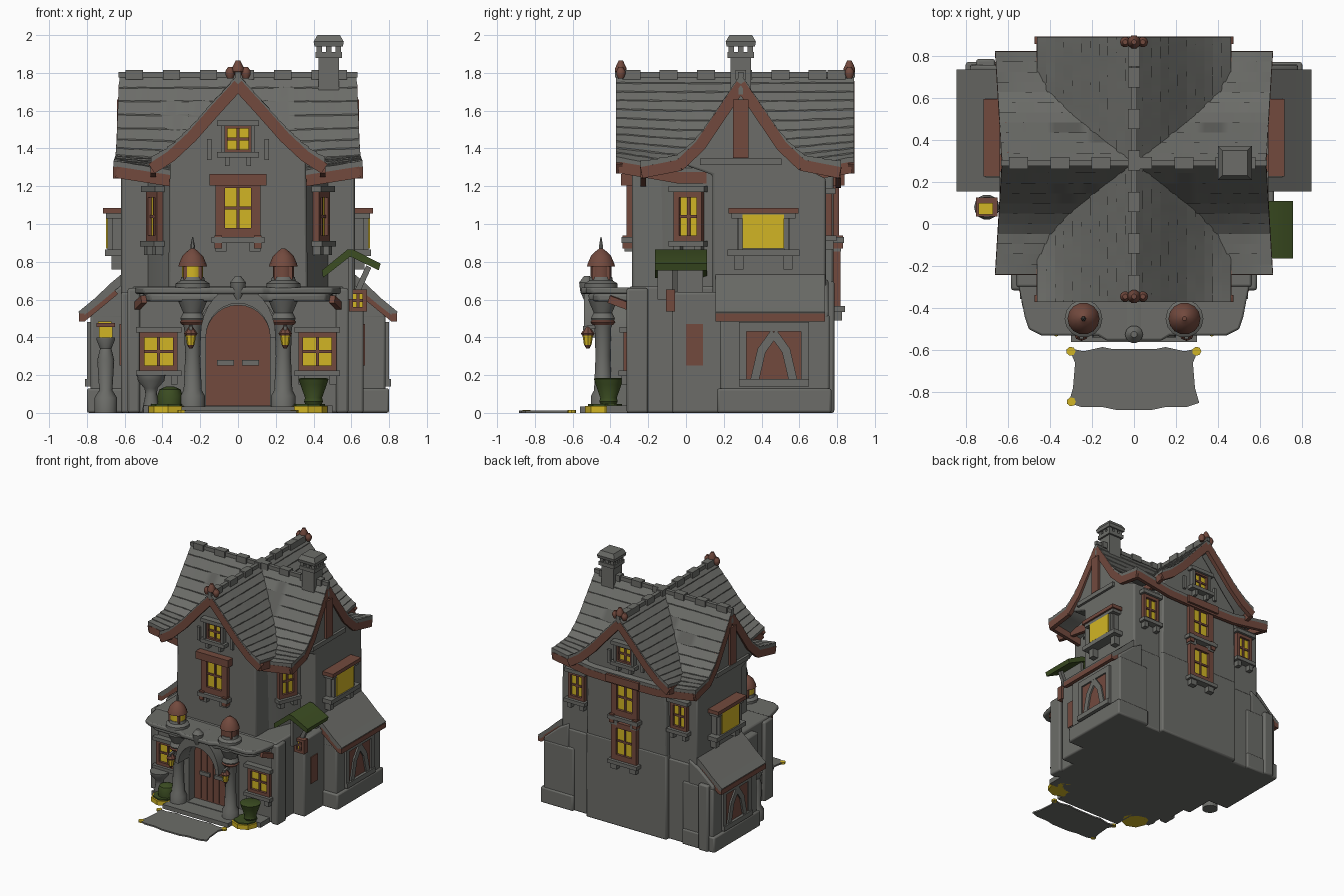
import bpy, bmesh, math, random
from mathutils import Matrix, Vector

if "Cube" in bpy.data.objects:
    bpy.data.objects.remove(bpy.data.objects["Cube"])
random.seed(4)

COLS = {"grey_stone": (.15, .152, .14), "brown_wood": (.17, .068, .048),
        "yellow_glow": (.64, .46, .018), "moss_green": (.045, .075, .016)}
MATS = []
for n, c in COLS.items():
    m = bpy.data.materials.new(n)
    m.diffuse_color = (*c, 1)
    m.use_nodes = True
    m.node_tree.nodes["Principled BSDF"].inputs["Base Color"].default_value = m.diffuse_color
    MATS.append(m)
GREY, BROWN, YELLOW, GREEN = range(4)
I = Matrix.Identity(4)


class Part:
    """Collects solids into one named object."""
    def __init__(self, name):
        self.name, self.bm = name, bmesh.new()

    def loft(self, rings, mat):
        vs = [[self.bm.verts.new(p) for p in r] for r in rings]
        n = len(vs[0])
        fs = [self.bm.faces.new(vs[0]), self.bm.faces.new(vs[-1])]
        for a, b in zip(vs, vs[1:]):
            fs += [self.bm.faces.new((a[i], a[(i + 1) % n], b[(i + 1) % n], b[i])) for i in range(n)]
        for f in fs:
            f.material_index = mat

    def cube(self, M, mat):
        for v in bmesh.ops.create_cube(self.bm, size=1, matrix=M)["verts"]:
            for f in v.link_faces:
                f.material_index = mat

    def box(self, x0, x1, y0, y1, z0, z1, mat=GREY, M=I):
        self.cube(M @ Matrix.Translation(((x0 + x1) / 2, (y0 + y1) / 2, (z0 + z1) / 2))
                  @ Matrix.Diagonal((abs(x1 - x0), abs(y1 - y0), abs(z1 - z0), 1)), mat)

    def beam(self, a, b, w, h, mat=BROWN):
        a, b = Vector(a), Vector(b)
        d = b - a
        self.cube(Matrix.Translation((a + b) / 2) @ d.to_track_quat('Y', 'Z').to_matrix().to_4x4()
                  @ Matrix.Diagonal((w, d.length + .01, h, 1)), mat)

    def lathe(self, x, y, prof, mat=GREY, n=14):
        self.loft([[(x + r * math.cos(t * math.tau / n), y + r * math.sin(t * math.tau / n), z)
                    for t in range(n)] for r, z in prof], mat)

    def prism(self, poly, axis, a0, a1, mat=GREY):
        f = {'x': lambda a, p, q: (a, p, q), 'y': lambda a, p, q: (p, a, q), 'z': lambda a, p, q: (p, q, a)}[axis]
        self.loft([[f(a, p, q) for p, q in poly] for a in (a0, a1)], mat)

    def done(self, bevel=0):
        bmesh.ops.recalc_face_normals(self.bm, faces=self.bm.faces[:])
        me = bpy.data.meshes.new(self.name)
        self.bm.to_mesh(me)
        self.bm.free()
        for m in MATS:
            me.materials.append(m)
        o = bpy.data.objects.new(self.name, me)
        bpy.context.collection.objects.link(o)
        bpy.ops.object.select_all(action='DESELECT')
        o.select_set(True)
        bpy.context.view_layer.objects.active = o
        bpy.ops.object.shade_smooth_by_angle(angle=math.radians(35))
        if bevel:
            b = o.modifiers.new("bevel", 'BEVEL')
            b.width, b.segments = bevel, 2


def window(name, loc, ang, w, h, nx=2, nz=2, f=.03, hood=True, sill=True, rim=0):
    p = Part(name)
    M = Matrix.Translation(loc) @ Matrix.Rotation(math.radians(ang), 4, 'Z')
    W, H = w / 2, h / 2
    p.box(-W, W, -.009, 0, -H, H, YELLOW, M)
    for s in (-1, 1):
        p.box(s * W, s * (W + f), -.03, .02, -H - f, H + f, BROWN, M)
        p.box(-W, W, -.03, .02, s * H, s * (H + f), BROWN, M)
        if rim:
            p.box(s * (W + f), s * (W + f + rim), -.04, .02, -H - f, H + f, GREY, M)
    for i in range(1, nx):
        p.box(-W + w * i / nx - .008, -W + w * i / nx + .008, -.018, .01, -H, H, BROWN, M)
    for i in range(1, nz):
        p.box(-W, W, -.018, .01, -H + h * i / nz - .008, -H + h * i / nz + .008, BROWN, M)
    E = W + f + .02 + rim
    if hood:
        p.box(-E, E, -.05, .02, H + f, H + f + .03, GREY, M)
    if sill:
        p.box(-E, E, -.055, .02, -H - f - .03, -H - f, GREY, M)
        for s in (-1, 1):
            p.box(s * (W - .01), s * (W + f), -.04, .02, -H - f - .075, -H - f - .03, GREY, M)
    p.done()


YC = .29
FRONT = [(0, 1.79), (.12, 1.655), (.25, 1.495), (.36, 1.375), (.46, 1.29)]
SIDE = [(0, 1.79), (.11, 1.625), (.22, 1.455), (.33, 1.34), (.53, 1.27)]


def height(prof, d):
    for (a, za), (b, zb) in zip(prof, prof[1:]):
        if d <= b + 1e-6:
            return za + (zb - za) * (d - a) / (b - a)


def roof(name, prof, axis, lo, hi, flare):
    """Shingled curved gable roof with brown bargeboards and eave boards."""
    dm, mid, half = prof[-1][0], (lo + hi) / 2, (hi - lo) / 2

    def pt(l, d, off=0):
        k = abs(d) / dm
        rise = .06 * k * k * max(0, (abs(l - mid) - .3) / (half - .3))
        l2 = mid + (l - mid) * (1 - flare * (1 - k))
        z = height(prof, abs(d)) + rise + off
        return (l2, YC + d, z) if axis == 'x' else (d, l2, z)
    N, L, rings = 11, 34, []
    for j in range(L + 1):
        l = lo + (hi - lo) * j / L
        half_row = []
        for i in range(N):
            half_row += [(i / N * dm, 0), ((i + 1) / N * dm, .006)]
        row = [(-d, o) for d, o in reversed(half_row)] + half_row[1:]
        rings.append([pt(l, d, o + random.uniform(-.002, .002)) for d, o in row]
                     + [pt(l, d, -.032) for d, o in reversed(row[::2])])
    p = Part(name)
    p.loft(rings, GREY)
    p.done()
    b = Part(name + "_boards")
    for s in (-1, 1):
        for e in (lo + .016, hi - .016):
            q = [pt(e, s * d * .985, -.056) for d, _ in prof]
            for u, v in zip(q, q[1:]):
                b.beam(u, v, .035, .06)
        q = [pt(lo + .02 + (hi - lo - .04) * j / 8, s * dm * .975, -.055) for j in range(9)]
        for u, v in zip(q, q[1:]):
            b.beam(u, v, .03, .06)
    # ridge tiles
    for j in range(12):
        l = lo + half * .06 + (hi - lo) * .94 * j / 12
        if j % 2 == 0 or j == 11:
            b.beam(pt(l, 0, 0), pt(l + .085, 0, 0), .055, .05, GREY)
    b.beam(pt(lo, 0, 0), pt(hi, 0, 0), .03, .03, GREY)
    b.done()


roof("side_roof", SIDE, 'x', -.66, .66, .05)
roof("front_roof", FRONT, 'y', -.37, .89, 0)

# walls
w = Part("upper_walls")
top = [(d, z - .04) for d, z in FRONT[:4]]
w.prism([(-.37, .6)] + [(-d, z) for d, z in top[::-1]] + top[1:] + [(.37, .6)], 'y', -.285, .78)
w.prism([(.14, .6), (.14, 1.26), (0, 1.31), (.08, 1.41), (.29, 1.74), (.5, 1.41), (.62, 1.3), (.74, 1.24), (.74, .6)],
        'x', -.62, .62)
for s in (-1, 1):
    w.prism([(s * .3, -.2), (s * .37, -.12), (s * .48, .15), (s * .3, .3)], 'z', .6, 1.3)
w.done(.012)
g = Part("ground_walls")
g.box(-.56, .56, -.3, .75, 0, .67)
g.box(-.37, .37, .7, .785, 0, .7)
g.box(-.62, -.5, -.07, .2, 0, .64)
g.box(.5, .665, -.075, .2, 0, .64)
g.box(-.75, -.66, .7, .785, 0, .55)
for s in (-1, 1):
    g.box(s * .52, s * .585, -.315, -.2, 0, .66)
    g.box(s * .5, s * .78, .18, .76, 0, .52)
    g.box(s * .5, s * .8, .165, .77, 0, .13)
    g.prism([(s * .55, .5), (s * .55, .71), (s * .64, .66), (s * .78, .54), (s * .78, .5)], 'y', .18, .755)
g.done(.012)

# projecting side windows: yellow pane, grey surround, brown hood
b = Part("side_bay_windows")
for s in (-1, 1):
    b.box(s * .6, s * .665, .27, .55, .85, 1.07)
    b.box(s * .66, s * .7, .3, .52, .87, 1.05, YELLOW)
    for y in (.29, .53):
        b.box(s * .66, s * .69, y - .012, y + .012, .85, 1.06)
    b.box(s * .6, s * .715, .225, .595, 1.055, 1.085, BROWN)
    b.box(s * .6, s * .7, .24, .58, 1.03, 1.056)
    b.box(s * .6, s * .705, .22, .6, .83, .865)
    for y in (.28, .54):
        b.box(s * .6, s * .67, y - .025, y + .025, .76, .83)
b.done()

# lean-to roofs with side openings
l = Part("lean_to_roofs")
for s in (-1, 1):
    l.prism([(s * x, z) for x, z in ((.58, .765), (.67, .69), (.76, .605), (.845, .535), (.83, .505), (.74, .575), (.65, .65), (.58, .7))],
            'y', .155, .735)
    l.beam((s * .828, .16, .505), (s * .828, .73, .505), .03, .04)
    for y in (.17, .72):
        l.beam((s * .65, y, .64), (s * .82, y, .5), .03, .035)
    x = s * .79
    l.box(s * .77, s * .787, .31, .62, .17, .44, BROWN)
    for y in (.3, .63):
        l.box(s * .77, s * .8, y - .02, y + .02, .15, .48)
    l.box(s * .77, s * .8, .28, .65, .43, .48)
    l.box(s * .77, s * .81, .28, .65, .14, .18)
    for y in (-.1, .1):
        l.beam((x, .465 + y, .18), (x, .465 + y * .65, .33), .02, .045, GREY)
        l.beam((x, .465 + y * .65, .33), (x, .465, .42), .02, .045, GREY)
l.box(.66, .672, .0, .09, .25, .47, BROWN)
l.box(-.628, -.61, .0, .09, .25, .47, BROWN)
l.done()

# timber posts in gables, lintels and finials
t = Part("gable_timbers")
for s in (-1, 1):
    t.box(s * .6, s * .64, .25, .33, 1.35, 1.66, BROWN)
    t.beam((s * .625, .08, 1.33), (s * .625, .5, 1.33), .03, .035, GREY)
for y, d in ((-.285, -1), (.78, 1)):
    t.box(-.15, .15, y, y + d * .06, 1.205, 1.265, BROWN)
    for s in (-1, 1):
        t.box(s * .14, s * .165, y, y + d * .02, 1.34, 1.45, GREY)
        t.box(s * .085, s * .125, y, y + d * .05, .87, .94, BROWN)
for y in (-.345, .865):
    for x, r, z in ((-.042, .025, 1.8), (.042, .025, 1.8), (0, .032, 1.815)):
        t.lathe(x, y, [(.015, z - .03), (r, z - .008), (r, z + .01), (.012, z + (.03 if x else .05))], BROWN, 10)
t.done()

# windows
for y, a in ((-.286, 0), (.781, 180)):
    window("upper_window", (0, y, 1.085), a, .14, .21, f=.05, hood=False)
    window("attic_window", (0, y, 1.45), a, .11, .11, f=.014, rim=.022)
window("back_lower_window", (0, .787, .72), 180, .14, .22, f=.045, hood=False)
for s in (-1, 1):
    window("ground_window", (s * .42, -.302, .325), 0, .15, .15, f=.026)
    window("corner_window", (s * .43, .02, 1.04), s * 68, .1, .2, f=.03)
    window("back_side_window", (s * .47, .742, 1.05), 180, .1, .17, f=.025)
window("small_window", (.635, -.077, .595), 0, .05, .07, f=.022, hood=False, sill=False)

# entrance: canopy, door, arch, steps
p = Part("porch_canopy")
half = [(.13, -.555), (.17, -.53), (.44, -.53), (.5, -.5), (.52, -.44), (.55, -.28)]
for k, z0, z1 in ((1, .63, .665), (.93, .59, .63)):
    p.prism([(-x * k, y * k) for x, y in half[::-1]] + [(x * k, y * k) for x, y in half], 'z', z0, z1)
p.done(.01)
d = Part("front_door")
arc = [(math.cos(math.pi * i / 14), math.sin(math.pi * i / 14)) for i in range(15)]
d.prism([(.17, .04)] + [(.17 * c, .4 + .17 * s) for c, s in arc] + [(-.17, .04)], 'y', -.33, -.29, BROWN)
for x in (-.11, -.055, 0, .055, .11):
    d.box(x - .004, x + .004, -.335, -.32, .05, .53, BROWN)
for s in (-1, 1):
    d.box(s * .02, s * .11, -.345, -.32, .25, .28)
    d.beam((s * .5, -.4, .6), (s * .54, -.29, .56), .03, .04)
d.done()
a = Part("door_arch")
a.prism([(.22, .04), (.22, .4)] + [(.22 * c, .4 + .24 * s) for c, s in arc[1:-1]] + [(-.22, .4), (-.22, .04), (-.17, .04)]
        + [(-.17 * c, .4 + .17 * s) for c, s in arc] + [(.17, .04)], 'y', -.4, -.29)
a.prism([(.2 * c, .4 + .27 * s) for c, s in arc] + [(-.17 * c, .4 + .18 * s) for c, s in arc], 'y', -.54, -.38)
a.lathe(0, -.525, [(.012, .59), (.035, .64), (.042, .69), (.015, .725)])
a.done()
st = Part("porch_steps")
st.box(-.3, .3, -.56, -.28, 0, .035)
st.box(-.5, .5, -.42, -.28, 0, .04)
for s in (-1, 1):
    st.lathe(s * .37, -.43, [(.105, 0), (.105, .036)], YELLOW, 8)
    st.lathe(s * .37, -.43, [(.09, .03), (.09, .046)], GREEN, 8)
st.done()

# columns, hanging lamps and roof turrets
c = Part("columns_and_lamps")
for s in (-1, 1):
    c.lathe(s * .24, -.44, [(.065, 0), (.065, .09), (.048, .12), (.04, .3), (.045, .45), (.065, .5), (.05, .53), (.08, .6)])
    c.lathe(s * .24, -.44, [(.055, .465), (.068, .48), (.055, .5)], BROWN)
    c.beam((s * .25, -.44, .46), (s * .25, -.54, .45), .02, .02, GREY)
    c.lathe(s * .25, -.52, [(.008, .46), (.036, .42), (.03, .41)], BROWN, 8)
    c.lathe(s * .25, -.52, [(.028, .412), (.02, .36)], YELLOW, 8)
    c.lathe(s * .25, -.52, [(.02, .362), (.008, .34)], BROWN, 8)
    c.lathe(s * .24, -.45, [(.09, .66), (.09, .685), (.065, .7), (.06, .72)])
    c.lathe(s * .24, -.45, [(.056, .715), (.056, .79)], YELLOW if s < 0 else BROWN)
    for k in range(4):
        an = k * math.pi / 2 + math.pi / 4
        c.beam((s * .24 + .056 * math.cos(an), -.45 + .056 * math.sin(an), .71),
               (s * .24 + .056 * math.cos(an), -.45 + .056 * math.sin(an), .79), .018, .018)
    c.lathe(s * .24, -.45, [(.076, .775), (.072, .79), (.055, .83), (.03, .855), (.01, .87)], BROWN)
c.lathe(-.24, -.45, [(.01, .86), (.012, .885), (.003, .93)], GREY, 6)
c.done()

# lamp post on the left side
lp = Part("lamp_post")
lp.lathe(-.7, .08, [(.06, 0), (.06, .08), (.035, .12), (.045, .28), (.03, .34), (.05, .39), (.05, .4)])
lp.box(-.735, -.665, .045, .115, .4, .455, YELLOW)
lp.box(-.75, -.65, .035, .125, .455, .475, BROWN)
lp.box(-.74, -.67, .045, .1, .47, .483, YELLOW)
lp.done()

# mossy side porch roof on the right
m = Part("green_porch_roof")
m.prism([(.45, .715), (.59, .825), (.6, .825), (.745, .755), (.755, .79), (.61, .865), (.58, .865), (.445, .755)], 'y', -.165, .11, GREEN)
m.box(.585, .61, -.15, .09, .6, .83)
m.beam((.63, -.06, .64), (.69, -.06, .77), .03, .03, GREY)
m.done()

# planters
pl = Part("planters")
pl.lathe(.4, -.41, [(.04, .04), (.05, .06), (.045, .08), (.07, .15), (.08, .18), (.065, .185)], GREEN)
pl.lathe(-.36, -.42, [(.065, .04), (.068, .09), (.055, .125), (.02, .14)], GREEN)
pl.lathe(-.46, -.37, [(.05, 0), (.03, .1), (.035, .13), (.07, .17), (.075, .2), (.055, .2)])
pl.done()

# ragged path slab with yellow corners
r = Part("path_slab")
edge = [(.1, -.595), (.15, -.585), (.24, -.605), (.31, -.59), (.28, -.66), (.29, -.78), (.31, -.85), (.25, -.87), (.15, -.87), (.08, -.885)]
r.prism(edge + [(-x, y) for x, y in edge[::-1]], 'z', 0, .012)
for x, y in ((-.3, -.605), (.298, -.605), (-.298, -.845)):
    r.lathe(x, y, [(.022, 0), (.022, .0145)], YELLOW, 7)
r.done()

# chimney
ch = Part("chimney")
X = .48
ch.box(X - .055, X + .055, YC - .055, YC + .055, 1.45, 1.89)
ch.box(X - .07, X + .07, YC - .07, YC + .07, 1.88, 1.91)
for u in (-.05, 0, .05):
    for v in (-.05, 0, .05):
        ch.box(X + u - .014, X + u + .014, YC + v - .014, YC + v + .014, 1.9, 1.95)
ch.loft([[(X + sx * q, YC + sy * q, z) for sx, sy in ((1, 1), (-1, 1), (-1, -1), (1, -1))]
         for q, z in ((.075, 1.94), (.08, 1.965), (.06, 2.0))], GREY)
ch.done()
